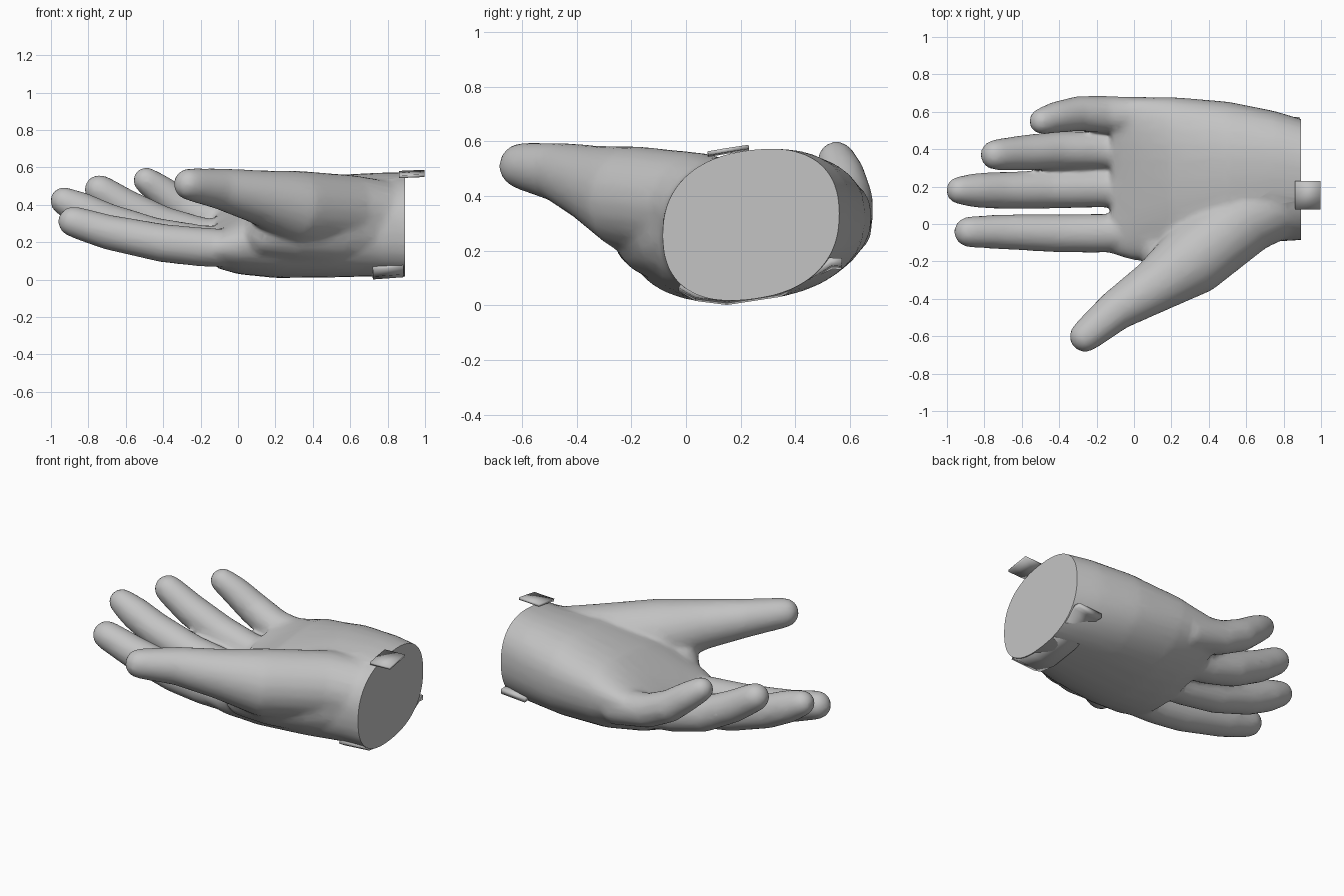
import bpy, bmesh, math
from mathutils import Vector

cube = bpy.data.objects.get("Cube")
if cube:
    bpy.data.objects.remove(cube, do_unlink=True)

gray = bpy.data.materials.new("glove gray")
gray.use_nodes = True
gray.diffuse_color = (0.55, 0.55, 0.55, 1)
gray.node_tree.nodes["Principled BSDF"].inputs["Base Color"].default_value = (0.55, 0.55, 0.55, 1)

SIDES = 20


def loft(bm, rings):
    """Skin a list of point rings and cap both ends."""
    loops = [[bm.verts.new(p) for p in ring] for ring in rings]
    n = len(loops[0])
    for a, b in zip(loops, loops[1:]):
        for i in range(n):
            j = (i + 1) % n
            bm.faces.new((a[i], a[j], b[j], b[i]))
    bm.faces.new(loops[0][::-1])
    bm.faces.new(loops[-1])


def digit(bm, path):
    """Tapered tube through (x, y, z, radius) stations with a rounded tip."""
    pts = [Vector(p[:3]) for p in path]
    radii = [p[3] for p in path]
    tip_dir, tip, r = (pts[-1] - pts[-2]).normalized(), pts[-1], radii[-1]
    for a in (30, 55, 78):
        pts.append(tip + tip_dir * r * math.sin(math.radians(a)))
        radii.append(r * math.cos(math.radians(a)))
    rings = []
    for i, (p, r) in enumerate(zip(pts, radii)):
        d = (pts[min(i + 1, len(pts) - 1)] - pts[max(i - 1, 0)]).normalized()
        side = d.cross(Vector((0, 0, 1))).normalized()
        up = side.cross(d)
        rings.append([p + side * r * math.cos(t) + up * r * math.sin(t)
                      for t in (math.tau * k / SIDES for k in range(SIDES))])
    loft(bm, rings)


def palm_ring(x, yc, hy, zc, hz, tilt, bow):
    """Full oval section, tilted and cupped across the hand."""
    ring = []
    for k in range(32):
        t = math.tau * k / 32
        u = math.copysign(abs(math.cos(t)) ** 0.85, math.cos(t))
        v = math.copysign(abs(math.sin(t)) ** 0.85, math.sin(t))
        ring.append((x, yc + hy * u, zc + hz * v + tilt * u + bow * u * u))
    return ring


def add_object(name, bm):
    bmesh.ops.recalc_face_normals(bm, faces=bm.faces[:])
    mesh = bpy.data.meshes.new(name)
    bm.to_mesh(mesh)
    bm.free()
    mesh.materials.append(gray)
    obj = bpy.data.objects.new(name, mesh)
    bpy.context.collection.objects.link(obj)
    return obj


def smooth(obj, degrees):
    bpy.ops.object.select_all(action="DESELECT")
    obj.select_set(True)
    bpy.context.view_layer.objects.active = obj
    bpy.ops.object.shade_smooth_by_angle(angle=math.radians(degrees))


# Palm and wrist
bm = bmesh.new()
loft(bm, [palm_ring(*s) for s in (
    (1.0, .225, .305, .295, .275, .04, 0),
    (.75, .255, .35, .295, .272, .04, 0),
    (.5, .25, .405, .285, .268, .04, 0),
    (.2, .24, .44, .245, .23, .05, .03),
    (0, .24, .435, .2, .16, .07, .06),
    (-.12, .245, .405, .19, .11, .085, .065))])

# Fingers, thumb running back into the wrist, and the web beside it
digits = {
    "index": ((.1, -.04, .16, .1), (-.2, -.05, .175, .105), (-.4, -.05, .195, .103),
              (-.7, -.042, .255, .094), (-.88, -.042, .31, .084)),
    "middle": ((.1, .19, .17, .1), (-.2, .19, .19, .103), (-.45, .185, .23, .103),
               (-.7, .18, .31, .1), (-.84, .18, .375, .094), (-.93, .18, .42, .077)),
    "ring": ((.1, .39, .2, .1), (-.2, .395, .235, .1), (-.4, .395, .29, .102),
             (-.6, .38, .39, .095), (-.74, .37, .48, .083)),
    "little": ((.1, .57, .28, .11), (-.15, .585, .32, .1), (-.3, .59, .39, .095),
               (-.42, .57, .48, .084), (-.49, .55, .53, .073)),
    "thumb": ((.95, .2, .31, .19), (.6, .04, .36, .2), (.3, -.2, .39, .195),
              (.1, -.34, .445, .143), (-.1, -.465, .487, .11), (-.26, -.6, .51, .087)),
    "web": ((.8, .15, .28, .2), (.5, 0, .27, .2), (.28, -.11, .265, .165),
            (.16, -.14, .25, .13)),
}
for path in digits.values():
    digit(bm, path)
rough = add_object("hand_rough", bm)

# Fuse the parts into one soft skin
remesh = rough.modifiers.new("fuse", "REMESH")
remesh.mode = "VOXEL"
remesh.voxel_size = 0.012
soften = rough.modifiers.new("soften", "SMOOTH")
soften.factor = 0.5
soften.iterations = 24
reduce = rough.modifiers.new("reduce", "DECIMATE")
reduce.ratio = 0.12
bpy.context.view_layer.update()
skin = bpy.data.meshes.new_from_object(
    rough.evaluated_get(bpy.context.evaluated_depsgraph_get()))
bpy.data.objects.remove(rough, do_unlink=True)

# Flat cut at the wrist
bm = bmesh.new()
bm.from_mesh(skin)
cut = bmesh.ops.bisect_plane(bm, geom=bm.verts[:] + bm.edges[:] + bm.faces[:],
                             plane_co=(.893, 0, 0), plane_no=(1, 0, 0), clear_outer=True)
rim = [e for e in cut["geom_cut"] if isinstance(e, bmesh.types.BMEdge)]
bmesh.ops.holes_fill(bm, edges=rim, sides=0)
smooth(add_object("hand", bm), 50)


def strip(name, profile, x0, x1, thickness, rise):
    """Thin band extruded along x from a (y, z) profile."""
    bm = bmesh.new()
    rows = [[bm.verts.new((x, y, z + dz)) for y, z in profile]
            for x, dz in ((x0, 0), (x1, rise))]
    for i in range(len(profile) - 1):
        bm.faces.new((rows[0][i], rows[0][i + 1], rows[1][i + 1], rows[1][i]))
    obj = add_object(name, bm)
    solid = obj.modifiers.new("thickness", "SOLIDIFY")
    solid.thickness = thickness
    solid.offset = 0
    smooth(obj, 40)


# Cuff strap under the wrist and pull tab on top
strip("cuff_strap", ((-.02, .065), (.04, .03), (.15, .016), (.34, .045), (.46, .105),
                     (.53, .148), (.57, .145)), .72, .885, .03, .012)
strip("pull_tab", ((.08, .55), (.15, .562), (.23, .574)), .86, .998, .015, .006)
